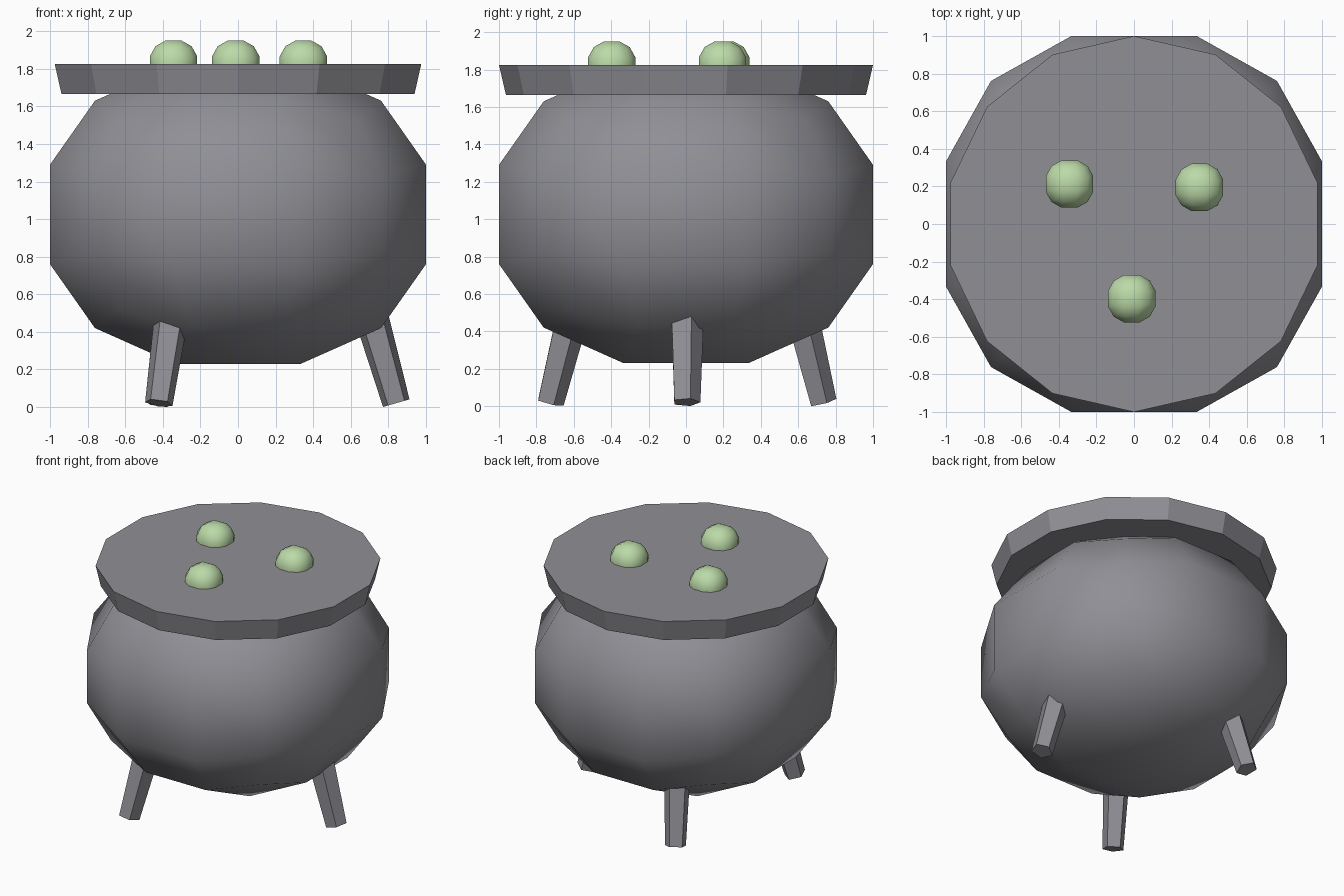
import bpy, bmesh, math
from mathutils import Vector, Matrix

if "Cube" in bpy.data.objects:
    bpy.data.objects.remove(bpy.data.objects["Cube"])


def make_material(name, rgb):
    m = bpy.data.materials.new(name)
    m.diffuse_color = (*rgb, 1.0)
    m.use_nodes = True
    m.node_tree.nodes["Principled BSDF"].inputs["Base Color"].default_value = m.diffuse_color
    return m


iron = make_material("iron grey", (0.28, 0.275, 0.302))
brew = make_material("brew green", (0.50, 0.70, 0.39))


def add_object(name, bm, mat, smooth):
    bmesh.ops.recalc_face_normals(bm, faces=bm.faces)
    for f in bm.faces:
        f.smooth = smooth
    me = bpy.data.meshes.new(name)
    bm.to_mesh(me)
    bm.free()
    me.materials.append(mat)
    ob = bpy.data.objects.new(name, me)
    bpy.context.collection.objects.link(ob)
    return ob


def round_cube(name, centre, half, mat):
    """Three-by-three gridded cube pushed out to a ball, sized by half extents."""
    bm = bmesh.new()
    bmesh.ops.create_cube(bm, size=2)
    bmesh.ops.subdivide_edges(bm, edges=bm.edges[:], cuts=2, use_grid_fill=True)
    reach = Vector((1, 1 / 3, 1 / 3)).normalized().x
    for v in bm.verts:
        d = v.co.normalized() / reach
        v.co = Vector(c + h * k for c, h, k in zip(centre, half, d))
    return add_object(name, bm, mat, True)


def tapered(name, sides, r_bottom, r_top, length, matrix, mat):
    """Flat-sided tapered prism standing on its local origin, one corner at +y."""
    bm = bmesh.new()
    bmesh.ops.create_cone(bm, cap_ends=True, segments=sides,
                          radius1=r_bottom, radius2=r_top, depth=length)
    first = max((v for v in bm.verts if v.co.z < 0), key=lambda v: v.co.y).co
    turn = math.pi / 2 - math.atan2(first.y, first.x)
    bmesh.ops.transform(bm, verts=bm.verts, matrix=matrix
                        @ Matrix.Translation((0, 0, length / 2))
                        @ Matrix.Rotation(turn, 4, 'Z'))
    return add_object(name, bm, mat, False)


# Pot belly
round_cube("pot_body", (0, 0, 1.025), (1, 1, 0.795), iron)

# Broad rim slab
tapered("rim", 14, 0.963, 1.0, 0.16, Matrix.Translation((0, 0, 1.665)), iron)

# Bubbles half sunk in the top
for i, (x, y) in enumerate([(-0.343, 0.213), (0.348, 0.195), (-0.012, -0.397)]):
    round_cube(f"bubble_{i + 1}", (x, y, 1.824), (0.126,) * 3, brew)

# Three splayed five-sided legs
for i in range(3):
    a = math.radians(120 * i)
    axis = Vector((math.sin(a), -math.cos(a), 0))   # leans the top inwards
    place = (Matrix.Translation((0.842 * math.cos(a), 0.842 * math.sin(a), 0.021))
             @ Matrix.Rotation(math.radians(16), 4, axis))
    tapered(f"leg_{i + 1}", 5, 0.077, 0.098, 0.56, place, iron)
